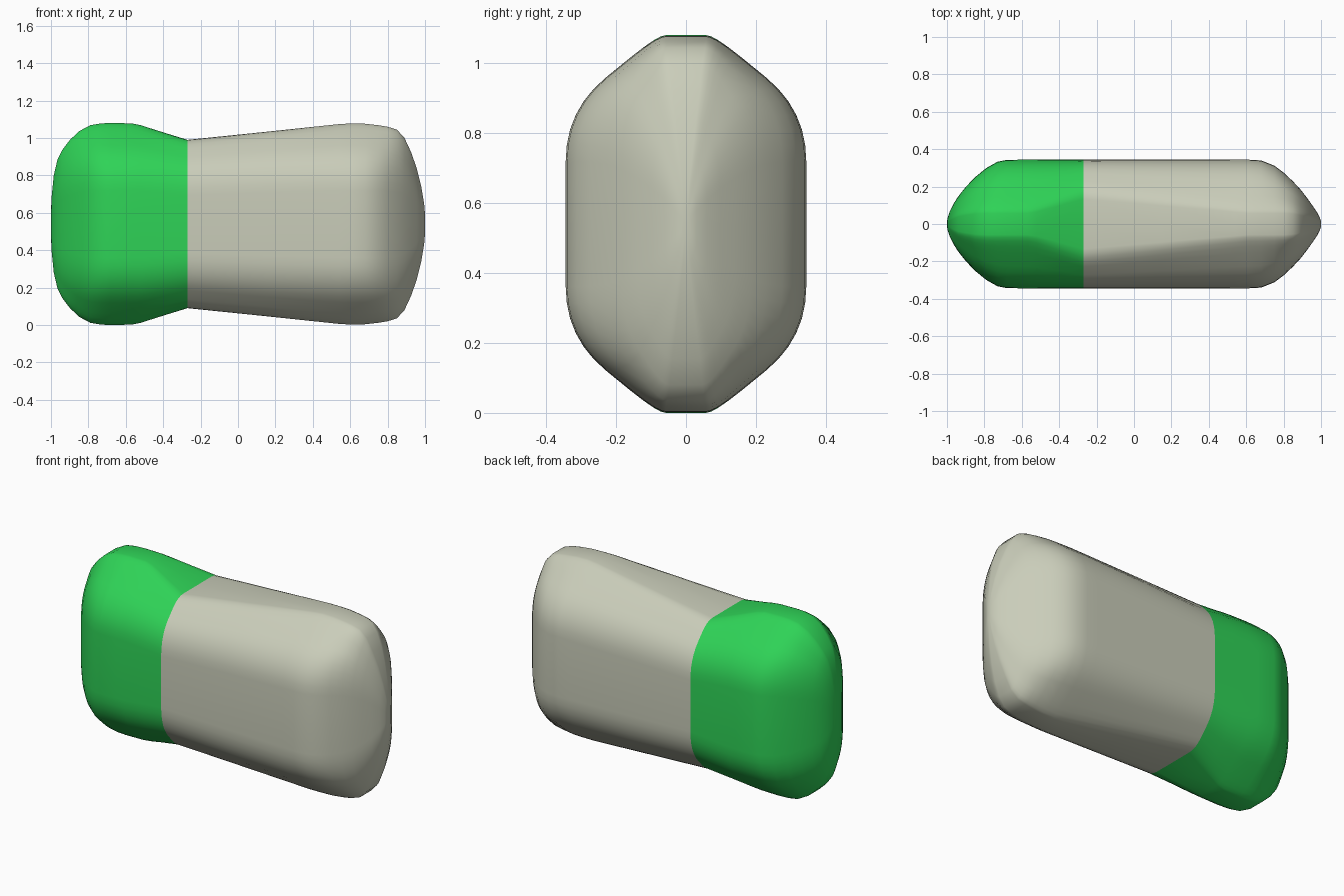
import bpy
import bmesh
import math
from mathutils import Vector

old = bpy.data.objects.get("Cube")
if old:
    bpy.data.objects.remove(old, do_unlink=True)

MID_Z = 0.54


def material(name, rgb):
    mat = bpy.data.materials.new(name)
    mat.use_nodes = True
    color = (*rgb, 1.0)
    mat.diffuse_color = color
    mat.node_tree.nodes["Principled BSDF"].inputs["Base Color"].default_value = color
    return mat


def rounded(before, corner, after, amount, steps):
    """Points of a curve that rounds off one corner of the outline."""
    a = corner.lerp(before, amount)
    b = corner.lerp(after, amount)
    return [a.lerp(corner, t).lerp(corner.lerp(b, t), t)
            for t in (i / steps for i in range(steps + 1))]


def cross_section(width, height, flat):
    """Six-sided outline with softened corners, mirrored from one quarter."""
    shoulder = min(0.325, height * 0.62)
    side = Vector((width, 0))
    corner = Vector((width, shoulder))
    brow = Vector((flat, height))
    crown = Vector((0, height))
    quarter = [side]
    quarter += rounded(side, corner, brow, 0.45, 6)
    quarter += rounded(corner, brow, crown, 0.28, 4)
    quarter.append(crown)
    half = quarter + [Vector((-p.x, p.y)) for p in reversed(quarter[:-1])]
    return half + [Vector((p.x, -p.y)) for p in reversed(half[1:-1])]


def loft(name, stations, mat):
    """Skin the cross-sections from the seam outward and close the tip."""
    bm = bmesh.new()
    rings = []
    for x, width, height, flat in stations:
        rings.append([bm.verts.new((x, p.x, MID_Z + p.y))
                      for p in cross_section(width, height, flat)])
    n = len(rings[0])
    for a, b in zip(rings, rings[1:]):
        for i in range(n):
            j = (i + 1) % n
            bm.faces.new((a[i], a[j], b[j], b[i]))
    bm.faces.new(rings[-1])
    bm.faces.new(list(reversed(rings[0])))
    bmesh.ops.recalc_face_normals(bm, faces=bm.faces)
    mesh = bpy.data.meshes.new(name)
    bm.to_mesh(mesh)
    bm.free()
    mesh.materials.append(mat)
    obj = bpy.data.objects.new(name, mesh)
    bpy.context.collection.objects.link(obj)
    bpy.ops.object.select_all(action='DESELECT')
    obj.select_set(True)
    bpy.context.view_layer.objects.active = obj
    bpy.ops.object.shade_smooth_by_angle(angle=math.radians(50))
    return obj


# Stations: x, half width, half height, half width of the flat crown
seam = (-0.27, 0.344, 0.45, 0.185)

# Long pale body, widening in height toward its rounded end
loft("pale_body", [
    seam,
    (0.15, 0.344, 0.493, 0.135),
    (0.54, 0.344, 0.534, 0.088),
    (0.61, 0.344, 0.538, 0.08),
    (0.68, 0.34, 0.536, 0.08),
    (0.75, 0.312, 0.528, 0.08),
    (0.80, 0.275, 0.52, 0.08),
    (0.85, 0.228, 0.504, 0.075),
    (0.89, 0.185, 0.46, 0.065),
    (0.925, 0.14, 0.385, 0.055),
    (0.955, 0.098, 0.3, 0.04),
    (0.98, 0.06, 0.2, 0.025),
    (0.995, 0.03, 0.11, 0.012),
    (1.0, 0.012, 0.05, 0.005),
], material("pale_stone", (0.59, 0.61, 0.49)))

# Short green end cap
loft("green_end", [
    seam,
    (-0.40, 0.344, 0.49, 0.135),
    (-0.52, 0.344, 0.528, 0.09),
    (-0.57, 0.344, 0.538, 0.08),
    (-0.68, 0.343, 0.54, 0.08),
    (-0.73, 0.333, 0.538, 0.08),
    (-0.79, 0.299, 0.528, 0.08),
    (-0.85, 0.25, 0.496, 0.075),
    (-0.90, 0.198, 0.448, 0.065),
    (-0.94, 0.147, 0.395, 0.055),
    (-0.965, 0.108, 0.345, 0.04),
    (-0.985, 0.068, 0.26, 0.025),
    (-0.996, 0.033, 0.15, 0.012),
    (-1.0, 0.014, 0.07, 0.005),
], material("bright_green", (0.028, 0.65, 0.095)))
